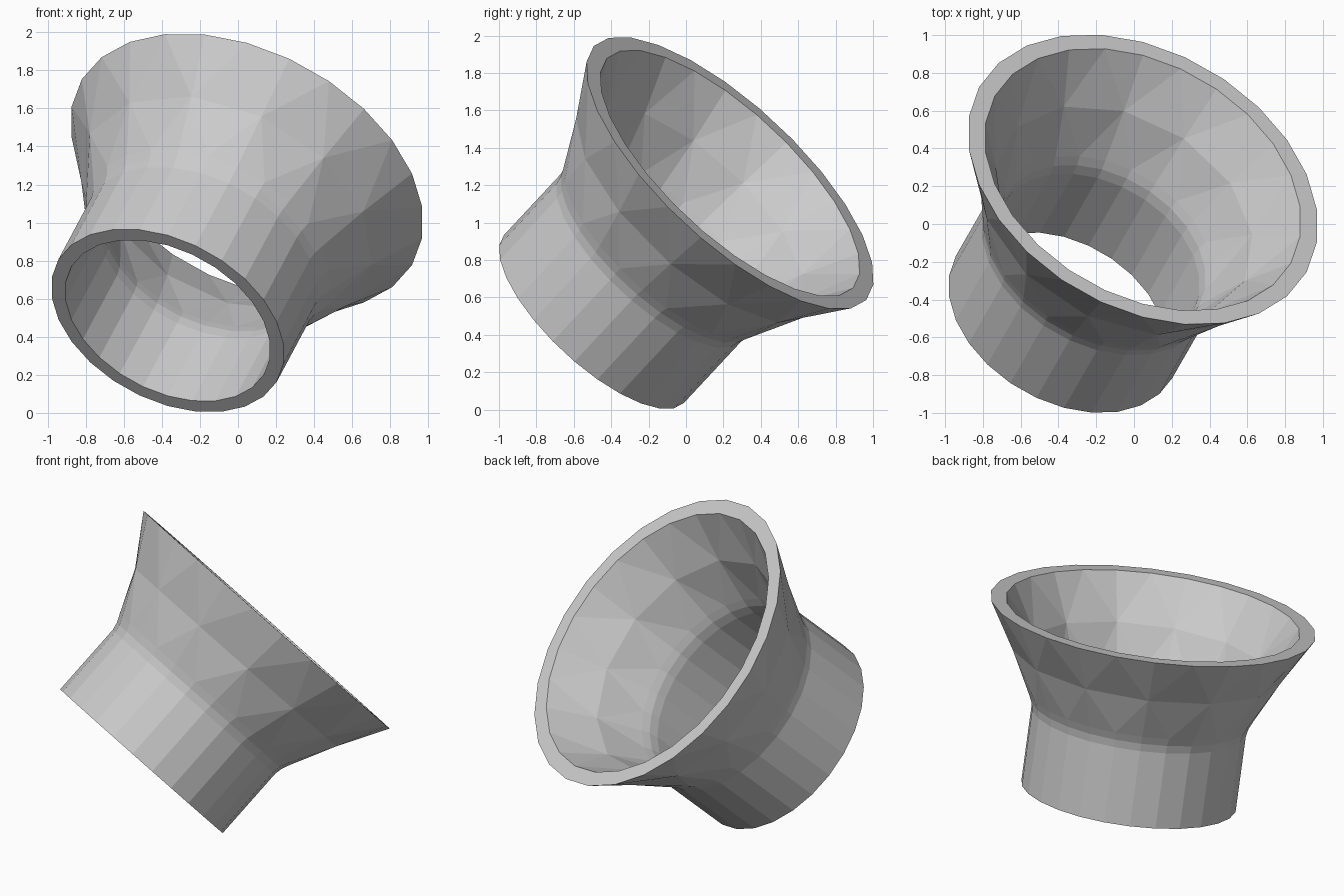
import bpy, bmesh
from math import pi, cos, sin
from mathutils import Vector

if "Cube" in bpy.data.objects:
    bpy.data.objects.remove(bpy.data.objects["Cube"])

SIDES = 26
AXIS = Vector((0.364, 0.635, 0.681)).normalized()
BASE = Vector((-0.37, -0.492, 0.485))          # centre of the narrow end
U = (Vector((1, 0, 0)) - AXIS * AXIS.x).normalized()
V = AXIS.cross(U)

# closed wall profile: (distance along axis, radius, is coarse mid-flare ring)
profile = [
    (0.00, 0.658, 0), (0.48, 0.658, 0), (0.53, 0.668, 0), (0.58, 0.69, 0),
    (0.85, 0.825, 1), (1.145, 0.996, 0),       # outside
    (1.145, 0.90, 0), (0.87, 0.735, 1), (0.60, 0.61, 0), (0.55, 0.59, 0),
    (0.49, 0.58, 0), (0.00, 0.58, 0),          # inside
]

bm = bmesh.new()
step = 2 * pi / SIDES
rings = []
for d, r, coarse in profile:
    ring = []
    for i in range(SIDES):
        rr = r * cos(step) if coarse and i % 2 else r   # halve the mid ring's sides
        a = (i + 0.5) * step
        ring.append(bm.verts.new(BASE + AXIS * d + (U * cos(a) + V * sin(a)) * rr))
    rings.append(ring)

# bridge rings; faceted triangle fans next to the coarse rings
for k, (_, _, c0) in enumerate(profile):
    n = (k + 1) % len(profile)
    A, B, c1 = rings[k], rings[n], profile[n][2]
    for i in range(SIDES):
        j = (i + 1) % SIDES
        a, b, c, d = A[i], A[j], B[j], B[i]
        if not (c0 or c1):
            bm.faces.new((a, b, c, d))
        elif (i % 2 == 0) == bool(c0):
            bm.faces.new((a, b, c))
            bm.faces.new((a, c, d))
        else:
            bm.faces.new((a, b, d))
            bm.faces.new((b, c, d))

bmesh.ops.recalc_face_normals(bm, faces=bm.faces)
mesh = bpy.data.meshes.new("flared_pipe")
bm.to_mesh(mesh)
bm.free()
bpy.context.collection.objects.link(bpy.data.objects.new("flared_pipe", mesh))
